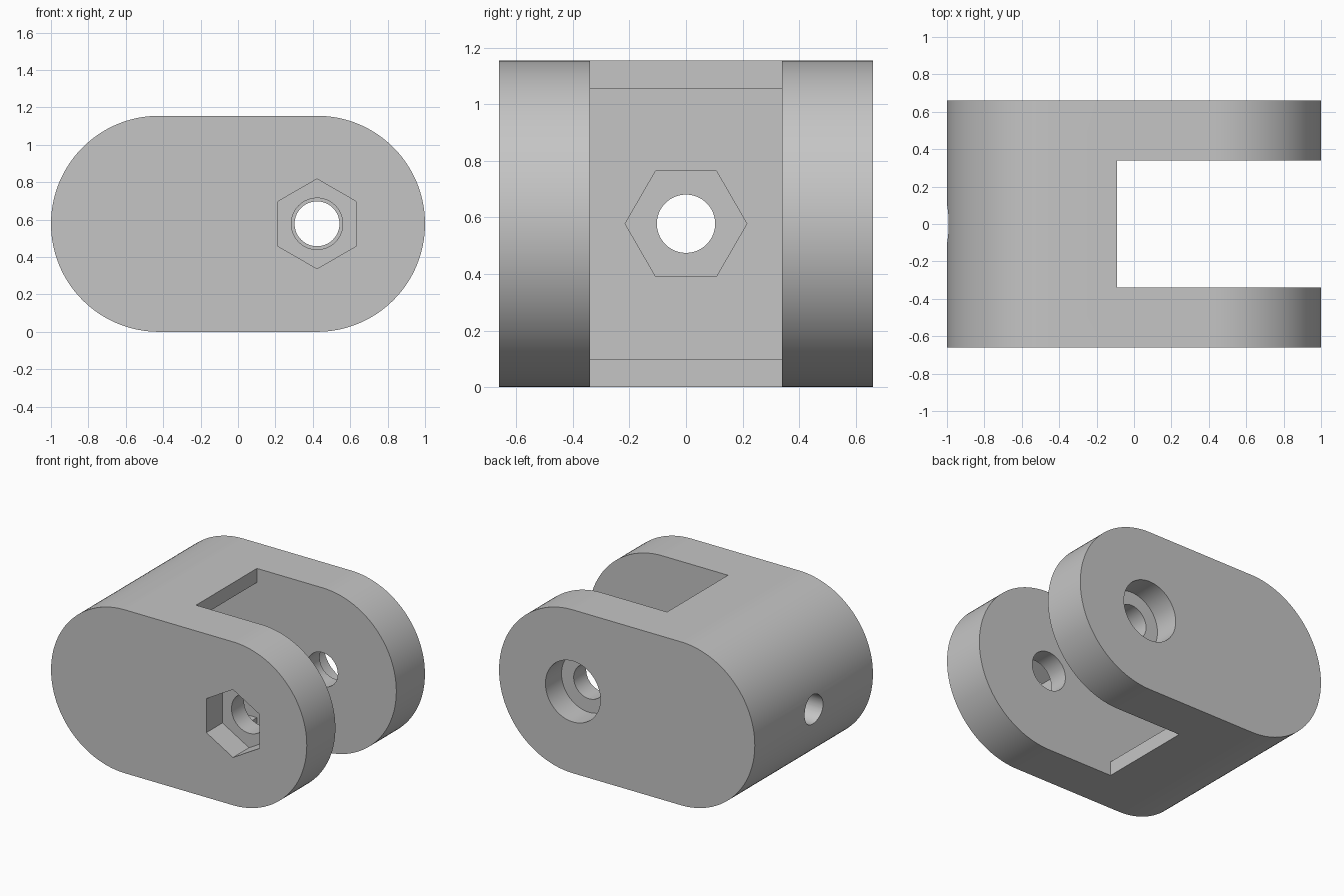
import bpy
from math import pi, cos, sin, radians

cube = bpy.data.objects.get("Cube")
if cube:
    bpy.data.objects.remove(cube, do_unlink=True)

R, H = 0.5775, 1.155          # end radius and full height
PIVOT = 1 - R                 # x of the pivot axis
MID = H / 2

grey = bpy.data.materials.new("plain_grey")
grey.use_nodes = True
colour = (0.56, 0.56, 0.56, 1)
grey.diffuse_color = colour
grey.node_tree.nodes["Principled BSDF"].inputs["Base Color"].default_value = colour


def prism_y(name, profile, y0, y1):
    """Extrude an x-z profile along y."""
    n = len(profile)
    verts = [(x, y, z) for y in (y0, y1) for x, z in profile]
    faces = [list(range(n)), list(range(2 * n - 1, n - 1, -1))]
    for i in range(n):
        j = (i + 1) % n
        faces.append([i, i + n, j + n, j])
    mesh = bpy.data.meshes.new(name)
    mesh.from_pydata(verts, [], faces)
    mesh.materials.append(grey)
    obj = bpy.data.objects.new(name, mesh)
    bpy.context.collection.objects.link(obj)
    return obj


def bore(name, axis, radius, start, end, sides=64):
    """Cylinder or hexagonal cutter along x or y, at mid height."""
    centre = (start + end) / 2
    along_y = axis == "y"
    bpy.ops.mesh.primitive_cylinder_add(
        vertices=sides, radius=radius, depth=end - start,
        location=(PIVOT, centre, MID) if along_y else (centre, 0, MID),
        rotation=(pi / 2, 0, 0) if along_y else (0, pi / 2, 0))
    obj = bpy.context.object
    obj.name = name
    obj.data.materials.append(grey)
    return obj


# Rounded fork body
STEPS = 64
outline = []
for side, start in ((1, -pi / 2), (-1, pi / 2)):
    for i in range(STEPS + 1):
        a = start + pi * i / STEPS
        outline.append((side * PIVOT + R * cos(a), MID + R * sin(a)))
body = prism_y("fork_body", outline, -0.66, 0.66)

# Slot between the arms, with a deeper pocket behind its lips
slot = [(1.2, -0.2), (1.2, 1.4), (-0.09, 1.4), (-0.09, 1.055),
        (-0.55, 1.055), (-0.55, 0.1), (-0.09, 0.1), (-0.09, -0.2)]
cutters = [
    prism_y("slot_cutter", slot, -0.34, 0.34),
    # Pivot holes, nut pocket and screw head recess in the arms
    bore("front_arm_hole", "y", 0.1375, -0.6, -0.1),
    bore("front_nut_pocket", "y", 0.24, -0.8, -0.48, 6),
    bore("back_arm_hole", "y", 0.12, 0.1, 0.6),
    bore("screw_head_recess", "y", 0.215, 0.48, 0.8),
    # Mounting screw hole and nut pocket in the closed end
    bore("end_hole", "x", 0.103, -1.2, -0.4),
    bore("end_nut_pocket", "x", 0.215, -0.72, -0.4, 6),
]

bpy.ops.object.select_all(action="DESELECT")
bpy.context.view_layer.objects.active = body
body.select_set(True)
for cutter in cutters:
    cutter.hide_render = True
    mod = body.modifiers.new(cutter.name, "BOOLEAN")
    mod.operation = "DIFFERENCE"
    mod.solver = "EXACT"
    mod.object = cutter
    bpy.ops.object.modifier_apply(modifier=mod.name)
for cutter in cutters:
    bpy.data.objects.remove(cutter, do_unlink=True)

bpy.ops.object.shade_smooth_by_angle(angle=radians(30))
